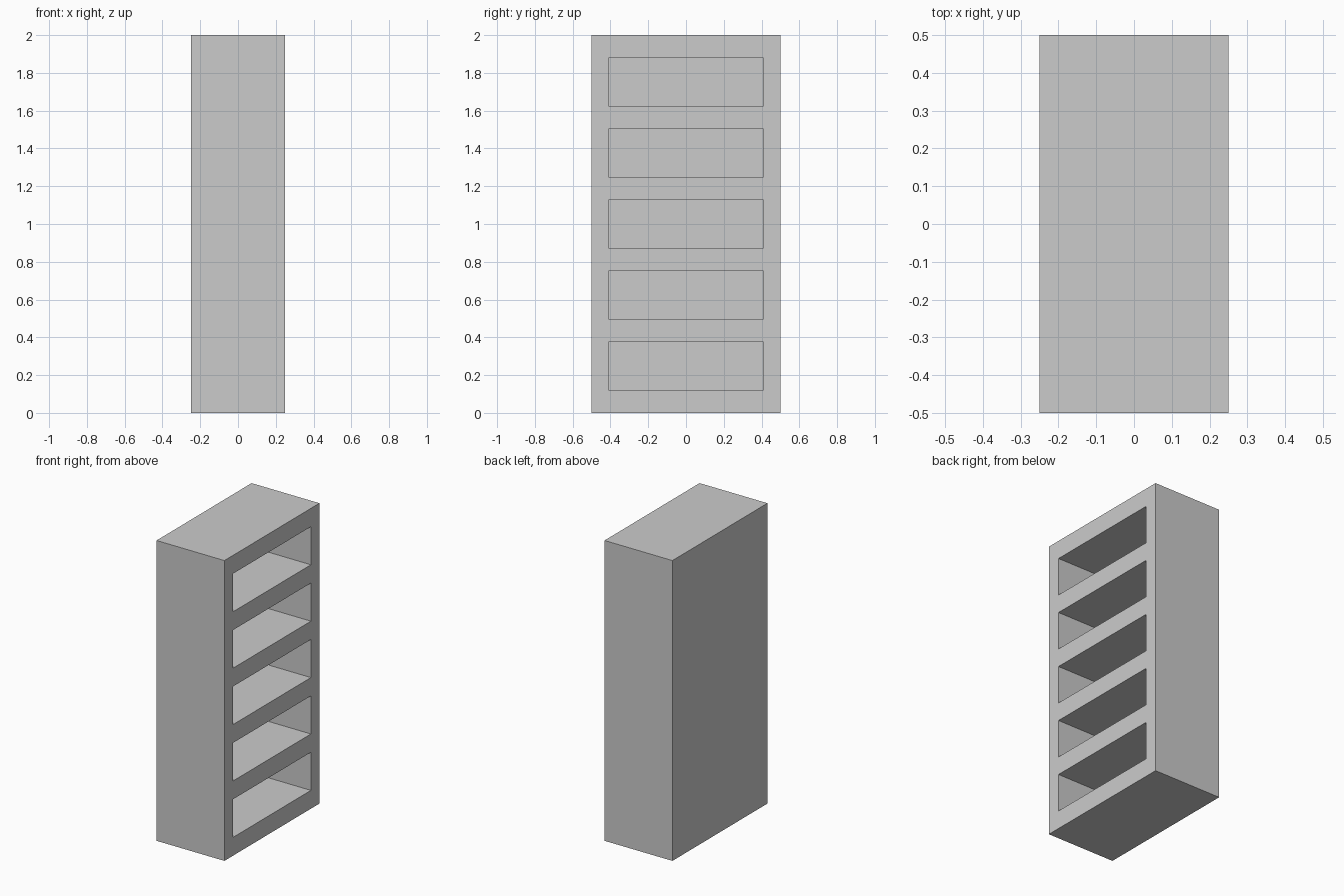
import bpy, bmesh
from mathutils import Matrix, Vector

if "Cube" in bpy.data.objects:
    bpy.data.objects.remove(bpy.data.objects["Cube"])

DEPTH, WIDTH, HEIGHT = 0.5, 1.0, 2.0
SIDE = 0.09          # side and back panel thickness
SHELF = 0.122        # thickness of shelves, top and base
COUNT = 5
PITCH = (HEIGHT - SHELF) / COUNT


def make_boxes(name, boxes):
    """One object made of boxes given as (low corner, high corner)."""
    bm = bmesh.new()
    for lo, hi in boxes:
        lo, hi = Vector(lo), Vector(hi)
        bmesh.ops.create_cube(bm, size=1, matrix=Matrix.Translation((lo + hi) / 2)
                              @ Matrix.Diagonal((*(hi - lo), 1)))
    mesh = bpy.data.meshes.new(name)
    bm.to_mesh(mesh)
    bm.free()
    obj = bpy.data.objects.new(name, mesh)
    bpy.context.collection.objects.link(obj)
    return obj


# Solid cabinet block
bookcase = make_boxes("bookcase", [((-DEPTH / 2, -WIDTH / 2, 0), (DEPTH / 2, WIDTH / 2, HEIGHT))])

# Five compartments open on the right side, closed at the back
half = WIDTH / 2 - SIDE
cutter = make_boxes("compartment_cutter", [
    ((-DEPTH / 2 + SIDE, -half, SHELF + i * PITCH), (DEPTH / 2 + 0.1, half, (i + 1) * PITCH))
    for i in range(COUNT)])
cutter.hide_render = True
cutter.hide_set(True)

cut = bookcase.modifiers.new("compartments", 'BOOLEAN')
cut.operation = 'DIFFERENCE'
cut.solver = 'EXACT'
cut.object = cutter
